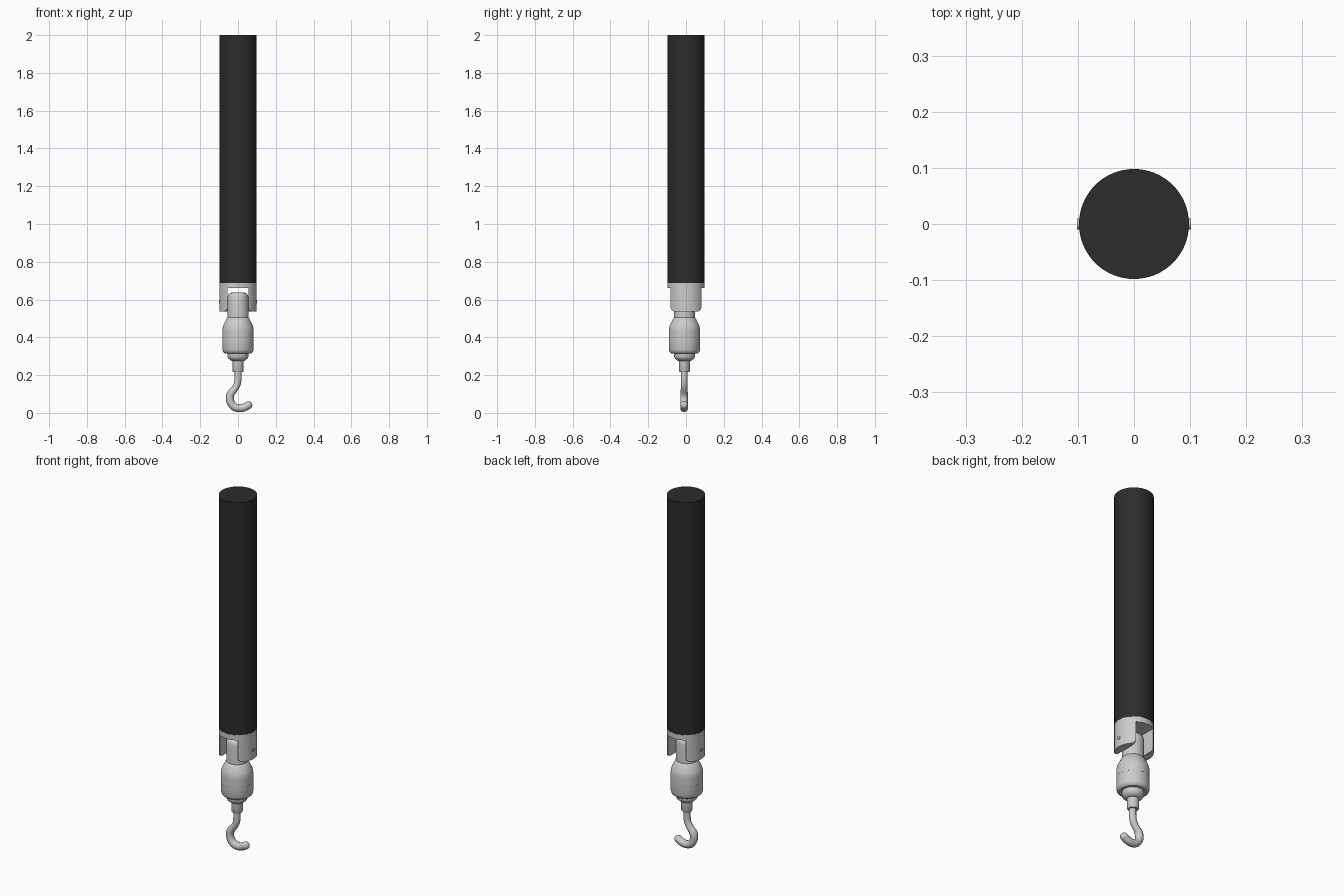
import bpy, bmesh, math
from mathutils import Vector

if "Cube" in bpy.data.objects:
    bpy.data.objects.remove(bpy.data.objects["Cube"])

SWIVEL_Y = -0.008


def material(name, color):
    m = bpy.data.materials.new(name)
    m.diffuse_color = color
    m.use_nodes = True
    m.node_tree.nodes["Principled BSDF"].inputs["Base Color"].default_value = m.diffuse_color
    return m


def finish(ob, mat=None, angle=35):
    bpy.ops.object.select_all(action='DESELECT')
    bpy.context.view_layer.objects.active = ob
    ob.select_set(True)
    bpy.ops.object.shade_smooth_by_angle(angle=math.radians(angle))
    if mat:
        ob.data.materials.append(mat)
    return ob


def mesh_object(name, bm):
    bmesh.ops.recalc_face_normals(bm, faces=bm.faces)
    me = bpy.data.meshes.new(name)
    bm.to_mesh(me)
    bm.free()
    ob = bpy.data.objects.new(name, me)
    bpy.context.collection.objects.link(ob)
    return ob


def lathe(name, profile, sides=32, y=0.0, mat=None):
    """Closed solid of revolution from (radius, z) points."""
    bm = bmesh.new()
    rings = [[bm.verts.new((r * math.cos(2 * math.pi * i / sides),
                            y + r * math.sin(2 * math.pi * i / sides), z))
              for i in range(sides)] for r, z in profile]
    for a, b in zip(rings, rings[1:]):
        for i in range(sides):
            j = (i + 1) % sides
            bm.faces.new((a[i], a[j], b[j], b[i]))
    bm.faces.new(rings[0])
    bm.faces.new(rings[-1])
    return finish(mesh_object(name, bm), mat)


# Long dark rod
lathe("rod", [(0.098, 0.688), (0.098, 2.0)], 64,
      mat=material("dark_rod", (0.025, 0.025, 0.025, 1)))

# Clevis band joining the rod to the two prongs
lathe("clevis_band", [(0.098, 0.66), (0.098, 0.69)], 64)


def prong(name, side):
    # Circular segment outside the slot, with rounded lower corners
    r, inner, top, bottom, fillet = 0.098, 0.055, 0.662, 0.537, 0.022
    half = math.sqrt(r * r - inner * inner)
    bm = bmesh.new()
    rows = []
    n = 28
    for i in range(n + 1):
        y = -half * math.cos(math.pi * i / n)
        d = max(0, abs(y) - (half - fillet))
        low = bottom + fillet - math.sqrt(max(0, fillet ** 2 - d ** 2))
        x_out = max(inner + 0.0005, math.sqrt(r * r - y * y))
        rows.append([bm.verts.new((side * x, y, z)) for x, z in
                     ((inner, low), (x_out, low), (x_out, top), (inner, top))])
    for a, b in zip(rows, rows[1:]):
        for k in range(4):
            m = (k + 1) % 4
            bm.faces.new((a[k], a[m], b[m], b[k]))
    bm.faces.new(rows[0])
    bm.faces.new(rows[-1])
    return finish(mesh_object(name, bm))


for label, side in (("left", -1), ("right", 1)):
    prong("clevis_prong_" + label, side)

# Cross pin through prongs and tongue
bpy.ops.mesh.primitive_cylinder_add(vertices=20, radius=0.01, depth=0.203,
                                    location=(0, 0, 0.588), rotation=(0, math.pi / 2, 0))
pin = bpy.context.object
pin.name = "cross_pin"
finish(pin)

# Swivel tongue, rounded at the top
lathe("swivel_tongue", [(0.055, 0.49), (0.055, 0.612), (0.052, 0.625),
                        (0.044, 0.634), (0.034, 0.637)], 32, SWIVEL_Y)

# Swivel body in two halves with a seam between
lathe("swivel_body_upper", [(0.055, 0.505), (0.059, 0.502), (0.078, 0.462), (0.082, 0.447),
                            (0.083, 0.43), (0.083, 0.395)], 40, SWIVEL_Y)
lathe("swivel_seam", [(0.0825, 0.388), (0.0825, 0.397)], 40, SWIVEL_Y,
      material("pale_seam", (0.65, 0.65, 0.65, 1)))
lathe("swivel_body_lower", [(0.083, 0.39), (0.083, 0.335), (0.079, 0.322),
                            (0.07, 0.315)], 40, SWIVEL_Y)

# Neck collar and hook socket
lathe("neck_collar", [(0.055, 0.32), (0.055, 0.298), (0.051, 0.288),
                      (0.038, 0.277), (0.03, 0.275)], 32, SWIVEL_Y)
lathe("hook_socket", [(0.03, 0.28), (0.03, 0.224), (0.026, 0.217)], 24, SWIVEL_Y)

# Hook: swept round bar with a rounded tip
points = [(0, 0.23), (0, 0.18), (-0.005, 0.15), (-0.022, 0.122), (-0.039, 0.1),
          (-0.043, 0.076), (-0.036, 0.05), (-0.018, 0.031), (0.006, 0.025),
          (0.03, 0.028), (0.055, 0.041)]
curve = bpy.data.curves.new("hook", 'CURVE')
curve.dimensions = '3D'
curve.bevel_depth = 0.021
curve.bevel_resolution = 3
curve.use_fill_caps = True
spline = curve.splines.new('BEZIER')
spline.resolution_u = 3
spline.bezier_points.add(len(points) - 1)
for p, (x, z) in zip(spline.bezier_points, points):
    p.co = (x, SWIVEL_Y - 0.002, z)
    p.handle_left_type = p.handle_right_type = 'AUTO'
    p.radius = 0.88 if z > 0.11 else 1.0
hook = bpy.data.objects.new("hook", curve)
bpy.context.collection.objects.link(hook)
bpy.ops.object.select_all(action='DESELECT')
bpy.context.view_layer.objects.active = hook
hook.select_set(True)
bpy.ops.object.convert(target='MESH')
finish(bpy.context.object, angle=50)

bpy.ops.mesh.primitive_uv_sphere_add(segments=16, ring_count=10, radius=0.0208,
                                     location=(points[-1][0], SWIVEL_Y - 0.002, points[-1][1]))
tip = bpy.context.object
tip.name = "hook_tip"
finish(tip)
